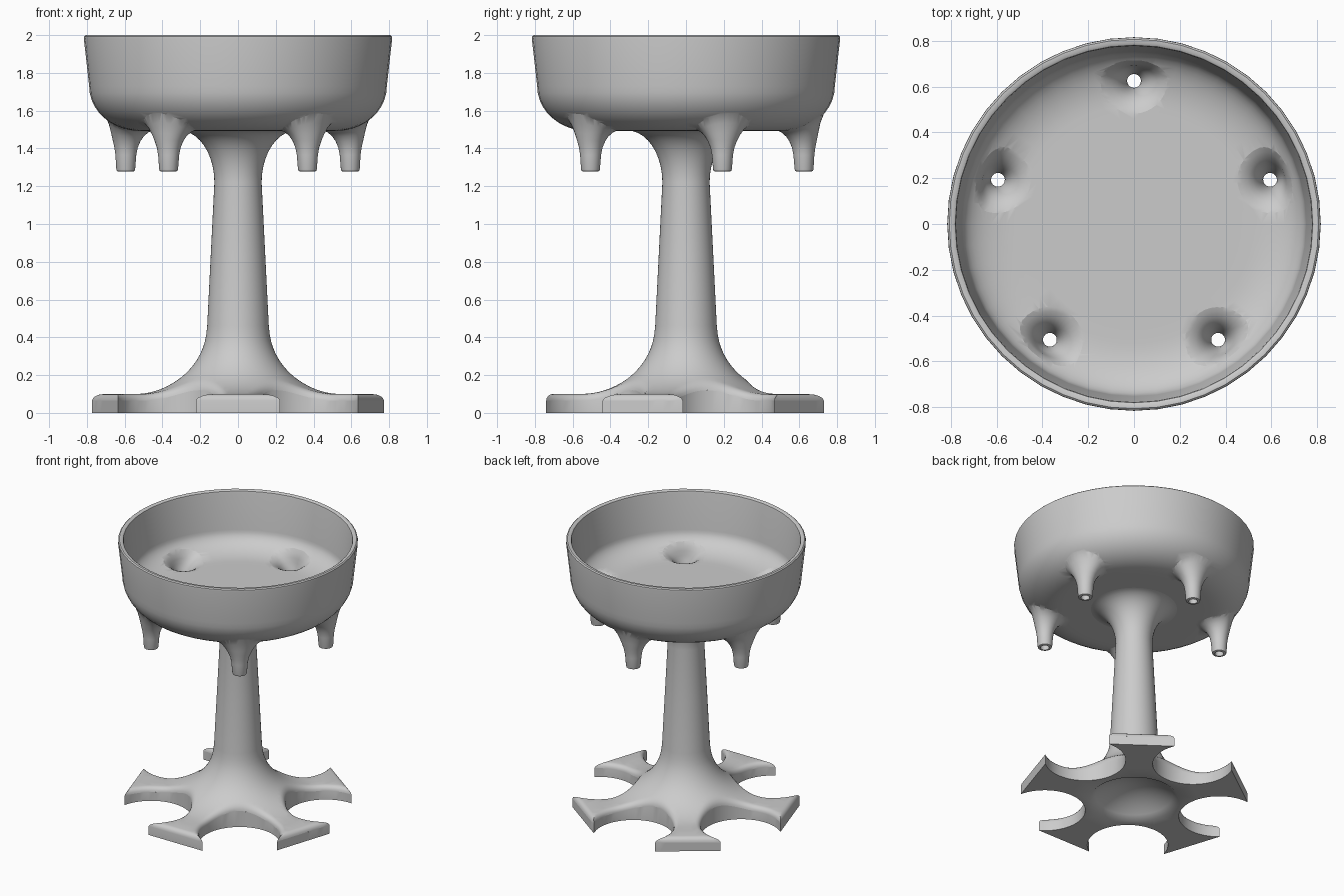
import bpy, bmesh
from math import sin, cos, tau, pi, radians, sqrt, hypot, atan2
from mathutils import Vector
from mathutils.geometry import delaunay_2d_cdt

if "Cube" in bpy.data.objects:
    bpy.data.objects.remove(bpy.data.objects["Cube"])

SEG = 60
NOZZLE_R = 0.625
NOZZLE_ANGLES = [radians(-54 + 72 * k) for k in range(5)]
ARM_ANGLES = [radians(-90 + 72 * k) for k in range(5)]
TIP, SCALLOP, FILLET = 0.74, 0.275, 0.035


def skin(bm, rows):
    """Quads between consecutive closed rings of points."""
    rings = [[bm.verts.new(p) for p in row] for row in rows]
    n = len(rings[0])
    for a, b in zip(rings, rings[1:]):
        for i in range(n):
            j = (i + 1) % n
            bm.faces.new((a[i], a[j], b[j], b[i]))


def circle(r, z, n=SEG):
    return [(r * cos(tau * i / n), r * sin(tau * i / n), z) for i in range(n)]


def finish(bm, name, angle=40):
    bmesh.ops.remove_doubles(bm, verts=bm.verts, dist=1e-5)
    bmesh.ops.dissolve_degenerate(bm, edges=bm.edges, dist=1e-6)
    bmesh.ops.recalc_face_normals(bm, faces=bm.faces)
    me = bpy.data.meshes.new(name)
    bm.to_mesh(me)
    bm.free()
    ob = bpy.data.objects.new(name, me)
    bpy.context.collection.objects.link(ob)
    smooth(ob, angle)
    return ob


def smooth(ob, angle):
    bpy.ops.object.select_all(action='DESELECT')
    ob.select_set(True)
    bpy.context.view_layer.objects.active = ob
    bpy.ops.object.shade_smooth_by_angle(angle=radians(angle))


def bowl_curve(a, b, top):
    """Flat floor turning up into the wall along a quarter ellipse."""
    def z(r):
        t = min(max((r - 0.52) / a, 0), 1)
        return top - b * sqrt(1 - t * t)
    return z


outer, inner = bowl_curve(0.268, 0.237, 1.73), bowl_curve(0.232, 0.131, 1.718)

# Bowl shell
STEPS = [i * pi / 20 for i in range(11)]
FLOOR = [0, 0.15, 0.3, 0.4, 0.46]
prof = [(r, outer(0)) for r in FLOOR]
prof += [(0.52 + 0.268 * sin(t), 1.73 - 0.237 * cos(t)) for t in STEPS]
prof += [(0.816, 1.98), (0.815, 1.993), (0.807, 2.0), (0.79, 2.0), (0.781, 1.994), (0.778, 1.98)]
prof += [(0.52 + 0.232 * sin(t), 1.718 - 0.131 * cos(t)) for t in reversed(STEPS)]
prof += [(r, inner(0)) for r in reversed(FLOOR)]
bm = bmesh.new()
skin(bm, [circle(r, z, 48) for r, z in prof])
bowl = finish(bm, "bowl")


def five_spouts(name, rows, surf, squeeze):
    """Five closed spouts; each row is radius, height, how far it follows the bowl curve."""
    bm = bmesh.new()
    for ang in NOZZLE_ANGLES:
        rings = []
        for r, z, w in rows:
            ring = []
            for u, v, _ in circle(r, 0, 32):
                if u > 0:                       # flare less towards the bowl wall
                    u *= 1 - squeeze * min(1, max(0, r - 0.05) / 0.06)
                u += NOZZLE_R
                ring.append((u * cos(ang) - v * sin(ang), u * sin(ang) + v * cos(ang),
                             z + w * (surf(hypot(u, v)) - surf(0))))
            rings.append(ring)
        skin(bm, rings)
    return finish(bm, name)


# Nozzles under the bowl, and the funnels bored through them
nozzles = five_spouts("nozzles", [
    (0, 1.278, 0), (0.04, 1.278, 0), (0.047, 1.281, 0), (0.05, 1.29, 0), (0.056, 1.365, 0),
    (0.064, 1.405, 0.02), (0.078, 1.438, 0.1), (0.095, 1.463, 0.3), (0.12, 1.485, 0.7),
    (0.15, 1.498, 1), (0.136, 1.512, 1), (0.08, 1.515, 1), (0.04, 1.515, 1), (0, 1.515, 1)],
    outer, 0.28)
funnels = five_spouts("funnel_cutter", [
    (0, 1.2, 0), (0.03, 1.2, 0), (0.03, 1.42, 0), (0.034, 1.45, 0), (0.043, 1.485, 0.02),
    (0.057, 1.518, 0.08), (0.075, 1.545, 0.22), (0.098, 1.566, 0.5), (0.125, 1.581, 0.8),
    (0.155, 1.591, 1), (0.08, 1.65, 1), (0, 1.70, 1)], inner, 0.4)

for tool, op in ((nozzles, 'UNION'), (funnels, 'DIFFERENCE')):
    mod = bowl.modifiers.new(tool.name, 'BOOLEAN')
    mod.object, mod.operation, mod.solver = tool, op, 'EXACT'
bpy.context.view_layer.update()
mesh = bpy.data.meshes.new_from_object(bowl.evaluated_get(bpy.context.evaluated_depsgraph_get()))
bowl.modifiers.clear()
bowl.data = mesh
for tool in (nozzles, funnels):
    bpy.data.objects.remove(tool)
smooth(bowl, 45)


# Pedestal: five-armed scalloped foot flowing up into the column
def flare(r):
    t = min(max((0.56 - r) / 0.395, 0), 1)
    return 0.46 - 0.36 * sqrt(1 - t * t)


def depth(x, y):
    """Distance inward from the foot outline."""
    return min([TIP - x * cos(a) - y * sin(a) for a in ARM_ANGLES] +
               [hypot(x - NOZZLE_R * cos(a), y - NOZZLE_R * sin(a)) - SCALLOP for a in NOZZLE_ANGLES])


def top_z(x, y):
    d = min(max(depth(x, y), 0), FILLET)
    return flare(hypot(x, y)) - FILLET + sqrt(FILLET ** 2 - (FILLET - d) ** 2)


def outline(k):
    """Foot outline inset by k."""
    rad, u = SCALLOP + k, TIP - k
    cu, cv = NOZZLE_R * cos(pi / 5), NOZZLE_R * sin(pi / 5)
    v = cv - sqrt(rad ** 2 - (u - cu) ** 2)
    start = atan2(v - cv, u - cu)
    span = 2 * (radians(144) + start)
    local = [(u, v * (i / 6 - 1)) for i in range(13)]
    local += [(cu + rad * cos(start - span * i / 36), cv + rad * sin(start - span * i / 36))
              for i in range(1, 36)]
    return [(p * cos(a) - q * sin(a), p * sin(a) + q * cos(a)) for a in ARM_ANGLES for p, q in local]


def plate(bm, loops, hole, extra, z_of):
    """Triangulated sheet inside nested loops, with a round hole."""
    pts, edges = [], []
    for loop in loops + [[p[:2] for p in circle(hole, 0)]]:
        s, n = len(pts), len(loop)
        edges += [(s + i, s + (i + 1) % n) for i in range(n)]
        pts += [Vector(p) for p in loop]
    out = delaunay_2d_cdt(pts + [Vector(p) for p in extra], edges, [], 1, 1e-6)
    vs = [bm.verts.new((p.x, p.y, z_of(p.x, p.y))) for p in out[0]]
    for f in out[2]:
        mid = sum((out[0][i] for i in f), Vector((0, 0))) / len(f)
        if mid.length > hole * 0.999:
            bm.faces.new([vs[i] for i in f])


bm = bmesh.new()
border = outline(0)
HOLE, HOLLOW = 0.28, 0.30
loops = [outline(FILLET * (1 - cos(i * pi / 8))) for i in range(5)]
extra = []
for r in (0.30, 0.32, 0.345, 0.37, 0.40, 0.43, 0.46, 0.49, 0.52, 0.56, 0.62):
    extra += [(x, y) for x, y, _ in circle(r, 0, 90) if depth(x, y) > FILLET * 1.15]
plate(bm, loops, HOLE, extra, top_z)
plate(bm, [border], HOLLOW, [], lambda x, y: 0.0)
skin(bm, [[(x, y, 0) for x, y in border], [(x, y, top_z(x, y)) for x, y in border]])

# Hollow under the foot
skin(bm, [circle(HOLLOW * t / 8, 0.12 * (1 - (t / 8) ** 2)) for t in range(8, -1, -1)])

# Column with flared ends
col = [(r, flare(r)) for r in (0.28, 0.26, 0.24, 0.22, 0.2, 0.185, 0.175, 0.168)]
col += [(0.163, 0.46), (0.144, 0.84), (0.125, 1.22)]
col += [(0.31 - 0.185 * cos(i * pi / 20), 1.22 + 0.275 * sin(i * pi / 20)) for i in range(1, 11)]
col += [(0.31, 1.51), (0, 1.51)]
skin(bm, [circle(r, z) for r, z in col])
finish(bm, "pedestal")
